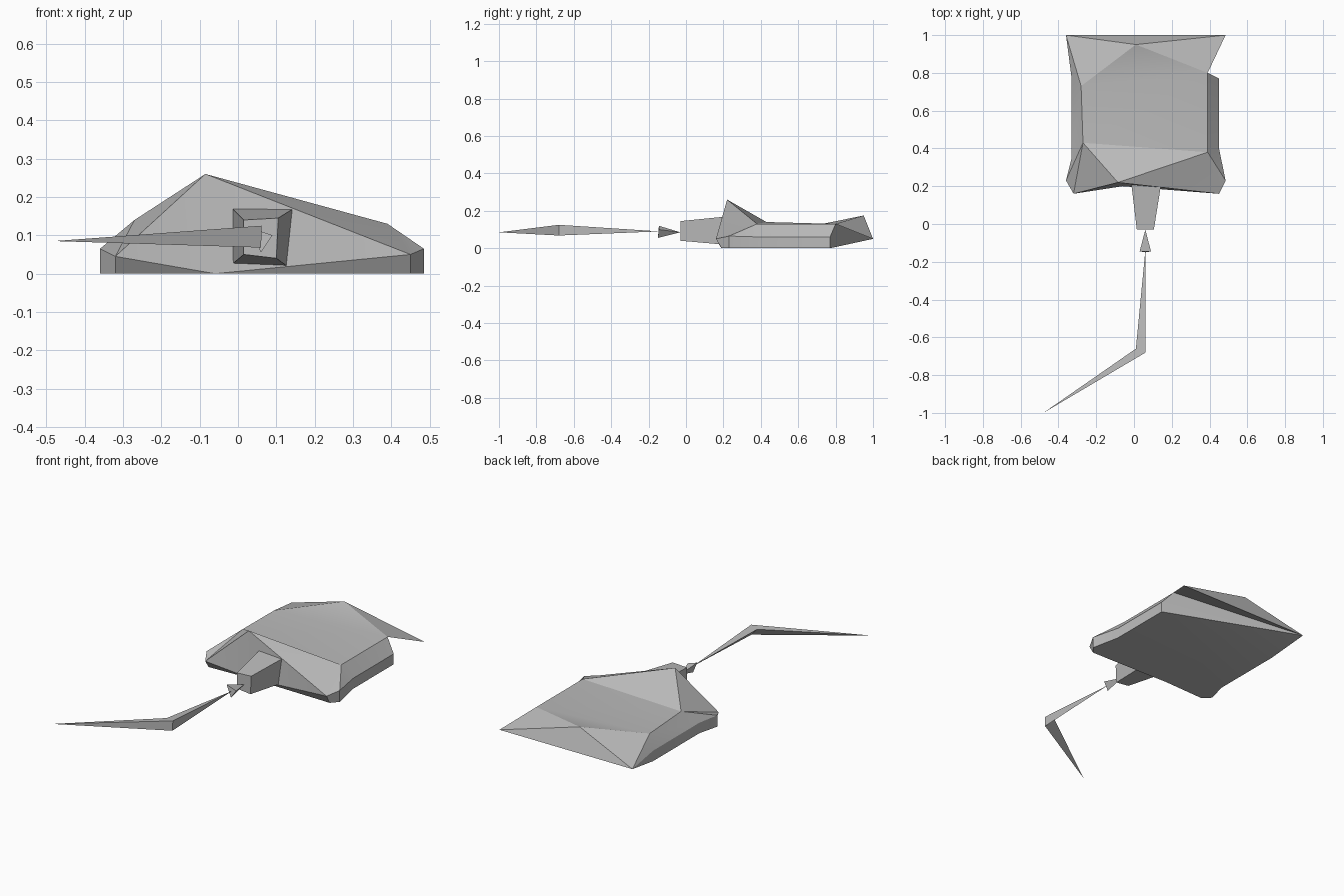
import bpy, bmesh, math

cube = bpy.data.objects.get("Cube")
if cube:
    bpy.data.objects.remove(cube, do_unlink=True)

grey = bpy.data.materials.new("plain_grey")
grey.use_nodes = True
colour = (0.5, 0.5, 0.5, 1)
grey.diffuse_color = colour
grey.node_tree.nodes["Principled BSDF"].inputs["Base Color"].default_value = colour


def build(name, points, faces):
    """Make a closed mesh from named points and faces spelled with their names."""
    bm = bmesh.new()
    verts = {k: bm.verts.new(p) for k, p in points.items()}
    for f in faces.split():
        bm.faces.new([verts[k] for k in f])
    bmesh.ops.recalc_face_normals(bm, faces=bm.faces)
    mesh = bpy.data.meshes.new(name)
    bm.to_mesh(mesh)
    bm.free()
    mesh.materials.append(grey)
    obj = bpy.data.objects.new(name, mesh)
    bpy.context.collection.objects.link(obj)
    bpy.ops.object.select_all(action='DESELECT')
    obj.select_set(True)
    bpy.context.view_layer.objects.active = obj
    bpy.ops.object.shade_smooth_by_angle(angle=math.radians(20))
    return obj


# Body: crown points, back corners, then the rim with its foot below
body = {
    "A": (-.28, .73, .13), "B": (.01, .95, .175), "C": (.39, .8, .13),
    "D": (.39, .38, .13), "E": (-.085, .22, .26), "F": (-.27, .43, .14),
    "L": (-.36, 1, .05), "R": (.485, 1, .05), "K": (-.06, .2, 0),
}
rim = {
    "M": (.45, .77, .06), "N": (.45, .4, .06), "P": (.485, .23, .065), "Q": (.45, .16, .05),
    "G": (-.33, .77, .06), "H": (-.33, .35, .06), "I": (-.36, .23, .065), "J": (-.32, .16, .045),
}
for key, (x, y, z) in rim.items():
    body[key] = (x, y, z)
    body[key.lower()] = (x, y + (.03 if key in "QJ" else 0), 0)

crown = "BAC ACF CDF DEF "
shoulders = "FEJ FJI FIH EDQ DQP DPN "
sides = "CMND MmnN NnpP PpqQ AFHG GHhg HIih IJji "
back = "BCR BRL BLA ALG GLg LRC LCM LMm Lmg "
front = "JjK JKE EKQ QKq "
build("body", body, crown + shoulders + sides + back + front + "gmnpqKjih")

# Neck: tapered box reaching out of the front
neck = {
    "a": (-.015, .22, .17), "b": (.145, .22, .17), "c": (.13, .22, .018), "d": (-.015, .22, .025),
    "e": (.015, -.03, .14), "f": (.105, -.03, .145), "g": (.1, -.03, .04), "h": (.015, -.03, .05),
}
build("neck", neck, "abcd efgh abfe bcgf cdhg daeh")

# Joint: small pyramid with its point at the neck
joint = {"t": (.06, -.03, .085), "a": (.03, -.145, .12), "b": (.09, -.145, .1), "c": (.06, -.15, .055)}
build("joint", joint, "tab tbc tca abc")

# Tail: two long spikes sharing a bent three-sided middle
tail = {
    "s": (.06, -.14, .09), "t": (-.48, -1, .085),
    "a": (.01, -.66, .12), "b": (.062, -.68, .125), "c": (.06, -.68, .068),
}
build("tail", tail, "sab sbc sca tab tbc tca")
